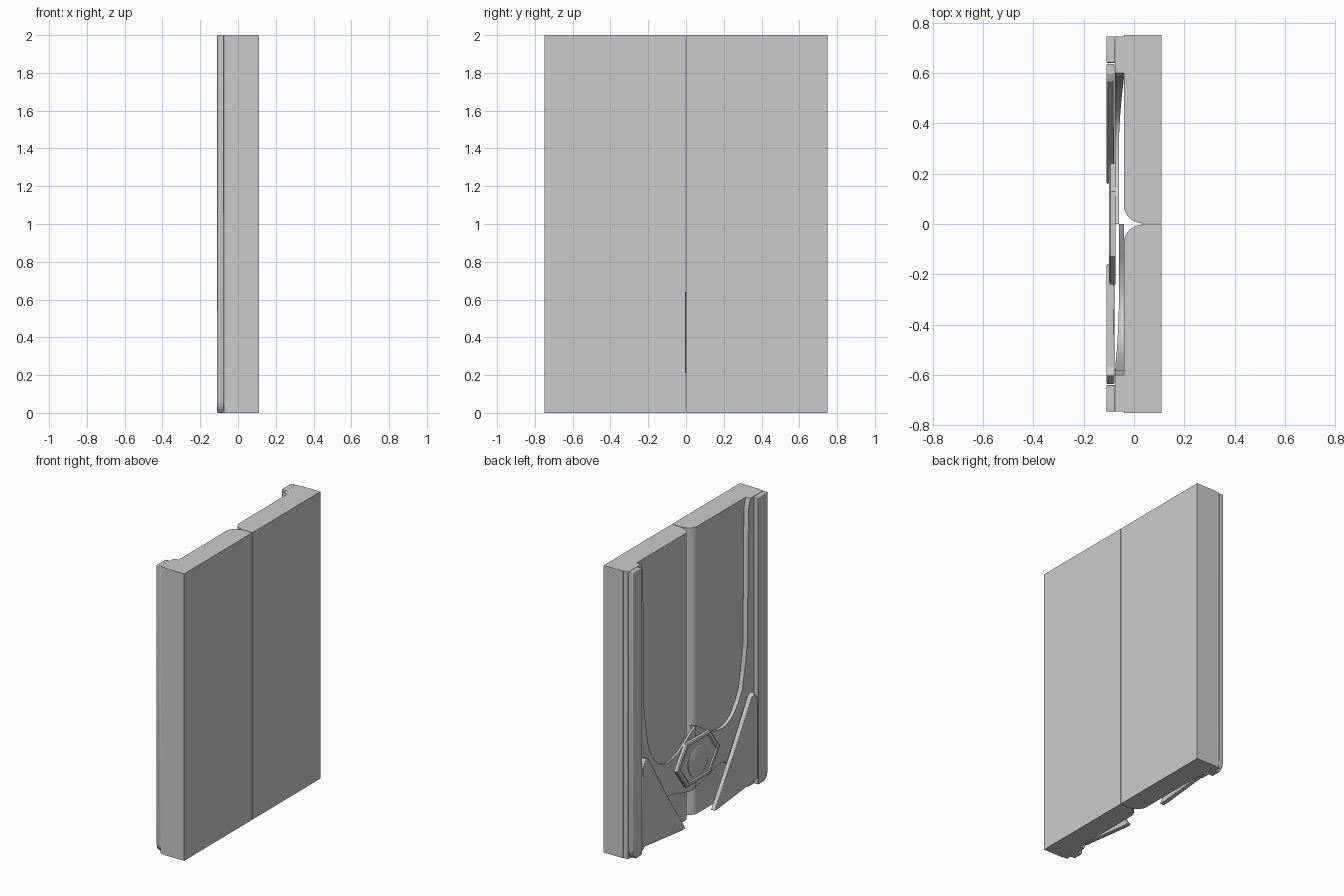
import bpy, bmesh, math

if "Cube" in bpy.data.objects:
    bpy.data.objects.remove(bpy.data.objects["Cube"])


def finish(name, bm, bevel=0.0):
    bmesh.ops.recalc_face_normals(bm, faces=bm.faces)
    me = bpy.data.meshes.new(name)
    bm.to_mesh(me)
    bm.free()
    ob = bpy.data.objects.new(name, me)
    bpy.context.collection.objects.link(ob)
    if bevel:
        mod = ob.modifiers.new("bevel", "BEVEL")
        mod.width = bevel
        mod.segments = 2
        mod.limit_method = 'ANGLE'
    bpy.ops.object.select_all(action='DESELECT')
    ob.select_set(True)
    bpy.context.view_layer.objects.active = ob
    bpy.ops.object.shade_smooth_by_angle(angle=math.radians(35))
    return ob


def loft(name, rings, bevel=0.0):
    """Skin closed rings of equal length and cap both ends."""
    bm = bmesh.new()
    vs = [[bm.verts.new(p) for p in r] for r in rings]
    n = len(rings[0])
    for a, b in zip(vs, vs[1:]):
        for i in range(n):
            j = (i + 1) % n
            bm.faces.new((a[i], a[j], b[j], b[i]))
    bm.faces.new(vs[0])
    bm.faces.new(vs[-1])
    return finish(name, bm, bevel)


def plate(name, outline, x0, x1, bevel=0.0):
    """Extrude a (y, z) outline between two x values."""
    return loft(name, [[(x, y, z) for y, z in outline] for x in (x0, x1)], bevel)


# Band sections: y, lower z, upper z, blend towards full thickness
band = [(0.0, .21, .64, 0), (.05, .21, .62, 0), (.12, .225, .57, 0),
        (.19, .245, .53, 0), (.26, .265, .51, 0), (.32, .27, .505, 0),
        (.38, .23, .52, .1), (.43, .18, .555, .25), (.48, .12, .62, .45),
        (.52, .06, .70, .65), (.55, .03, .86, .85), (.57, .01, 1.0, .95),
        (.58, 0, 1.93, 1), (.60, 0, 2, 1), (.745, 0, 2, 1)]

for s, side in ((1, "left"), (-1, "right")):
    # Door leaf with rounded meeting edge
    sec = [(.11, .75), (.11, .002), (.04, .002)]
    for i in range(9):
        a = math.radians(90 * i / 8)
        sec.append((.04 - .08 * math.sin(a), .002 + .07 * (1 - math.cos(a))))
    sec.append((-.04, .75))
    loft("door_leaf_" + side, [[(x, s * y, z) for x, y in sec] for z in (0, 2)])

    # Inner trim: edge strip sweeping into a thin overlapping centre arm
    rings = []
    for y, lo, hi, t in band:
        if s > 0:
            front, rear = -.075, -.06 + .02 * t
        else:
            front, rear = -.06 - .015 * t, -.04
        rings.append([(front, s * y, lo), (front, s * y, hi),
                      (rear, s * y, hi), (rear, s * y, lo)])
    loft("trim_band_" + side, rings)

    # Outer edge strip
    strip = [(.64, 2), (.745, 2), (.745, .06), (.735, .025), (.71, 0), (.64, 0)]
    plate("edge_strip_" + side, [(s * y, z) for y, z in strip], -.11, -.075, .004)

    # Triangular lower wing
    wing = [(.16, 0), (.37, .318), (.565, .64), (.60, .655), (.635, .60),
            (.635, .05), (.57, .04), (.20, 0)]
    plate("corner_wing_" + side, [(s * y, z) for y, z in wing], -.11, -.078, .004)

# Hexagonal lock plate with raised rim
cz = .42


def hexagon(k):
    pts = [(.24, 0), (.13, .15), (-.13, .15), (-.24, 0), (-.13, -.15), (.13, -.15)]
    return [(y * k, cz + z * k) for y, z in pts]


loft("lock_plate", [[(x, y, z) for y, z in hexagon(k)] for x, k in
                    ((-.074, 1), (-.094, 1), (-.100, .96), (-.100, .86), (-.092, .82))])

# Round lock disc
disc = [[(x, r * math.cos(i * math.tau / 32), cz - .01 + r * math.sin(i * math.tau / 32))
         for i in range(32)] for x, r in ((-.085, .11), (-.096, .11), (-.100, .102))]
loft("lock_disc", disc)
